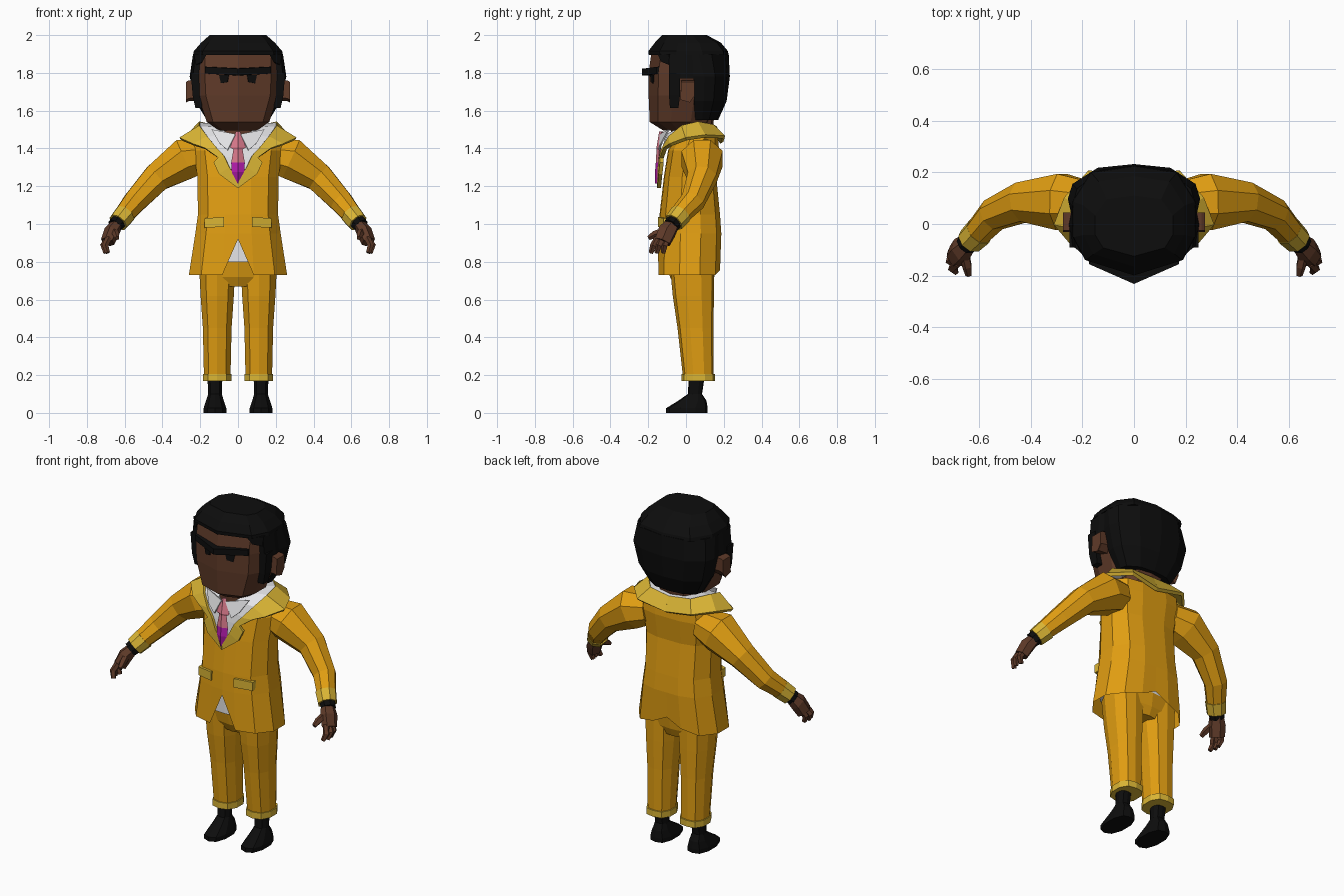
import bpy, bmesh, math
from mathutils import Vector


def material(name, rgb):
    m = bpy.data.materials.new(name)
    m.diffuse_color = (*rgb, 1)
    return m


ORANGE = material("suit orange", (0.75, 0.34, 0.006))
GOLD = material("trim gold", (0.70, 0.46, 0.035))
SKIN = material("brown skin", (0.115, 0.043, 0.022))
BLACK = material("black", (0.004, 0.004, 0.004))
WHITE = material("shirt white", (0.80, 0.80, 0.82))
PINK = material("tie pink", (0.72, 0.20, 0.27))
MAGENTA = material("tie magenta", (0.46, 0.012, 0.42))


def make(name, verts, faces, mat, mirror=False, thick=0):
    me = bpy.data.meshes.new(name)
    me.from_pydata([tuple(v) for v in verts], [], faces)
    me.materials.append(mat)
    bm = bmesh.new()
    bm.from_mesh(me)
    bmesh.ops.recalc_face_normals(bm, faces=bm.faces)
    bm.to_mesh(me)
    bm.free()
    ob = bpy.data.objects.new(name, me)
    bpy.context.collection.objects.link(ob)
    if thick:
        s = ob.modifiers.new("Thickness", 'SOLIDIFY')
        s.thickness = thick
        s.offset = 0
    if mirror:
        ob.modifiers.new("Mirror", 'MIRROR')
    return ob


def loft(name, rings, mat, mirror=False, cap_start=True, cap_end=True):
    n = len(rings[0])
    verts = [p for r in rings for p in r]
    faces = [(k * n + i, k * n + (i + 1) % n, (k + 1) * n + (i + 1) % n, (k + 1) * n + i)
             for k in range(len(rings) - 1) for i in range(n)]
    if cap_start:
        faces.append(tuple(range(n)))
    if cap_end:
        faces.append(tuple(range((len(rings) - 1) * n, len(rings) * n)))
    return make(name, verts, faces, mat, mirror)


def ring(half, z, rx, yf, yb, cx=0):
    """Horizontal section: half outline from front centre to back centre, mirrored."""
    full = half + [(-x, y) for x, y in half[-2:0:-1]]
    return [(cx + x * rx, (yf + yb) / 2 + y * (yb - yf) / 2, z) for x, y in full]


def stack(name, half, levels, mat, cx=0, **kw):
    return loft(name, [ring(half, *lv, cx=cx) for lv in levels], mat, **kw)


def tube(name, path, mat, n=8, mirror=True, flat=1.0):
    """Path of (x, y, z, radius); flat scales the section across y."""
    pts = [Vector(p[:3]) for p in path]
    rings = []
    for i, p in enumerate(pts):
        t = (pts[min(i + 1, len(pts) - 1)] - pts[max(i - 1, 0)]).normalized()
        a = Vector((0, 1, 0))
        a = (a - t * a.dot(t)).normalized()
        b = t.cross(a)
        r = path[i][3]
        rings.append([p + a * r * flat * math.cos(q) + b * r * math.sin(q)
                      for q in (math.tau * (k + 0.5) / n for k in range(n))])
    return loft(name, rings, mat, mirror)


def strip(name, left, right, mat, thick):
    n = len(left)
    faces = [(i, i + 1, n + i + 1, n + i) for i in range(n - 1)]
    return make(name, left + right, faces, mat, True, thick)


OCT = [(0, -1), (0.65, -0.85), (1, -0.3), (1, 0.4), (0.65, 0.9), (0, 1)]
BODY = [(0, -1), (0.32, -0.97), (0.75, -0.8), (1, -0.3), (1, 0.35), (0.75, 0.85), (0.35, 1), (0, 1)]
HEAD = [(0, -1), (0.8, -0.72), (1, -0.3), (1, 0.35), (0.7, 0.88), (0, 1)]
BACK = [(0, -1), (0.95, -1), (1, -0.4), (0.93, 0.2), (0.55, 0.85), (0, 1)]

# Shoes with socks, trouser legs, turn-ups and seat
stack("shoes", OCT, [(0, 0.06, -0.105, 0.115), (0.025, 0.06, -0.105, 0.115), (0.065, 0.047, -0.04, 0.108),
                     (0.10, 0.036, 0.01, 0.085), (0.20, 0.04, 0.015, 0.10)], BLACK, cx=0.122, mirror=True)
stack("trouser_legs", OCT, [(0.18, 0.07, -0.015, 0.145), (0.45, 0.076, -0.045, 0.145),
                            (0.62, 0.088, -0.07, 0.148), (0.78, 0.096, -0.085, 0.15)],
      ORANGE, cx=0.11, mirror=True)
stack("trouser_cuffs", OCT, [(0.168, 0.076, -0.024, 0.153), (0.205, 0.076, -0.024, 0.153)],
      GOLD, cx=0.11, mirror=True)
stack("trouser_seat", OCT, [(0.67, 0.10, -0.06, 0.13), (0.72, 0.18, -0.085, 0.15),
                            (0.80, 0.20, -0.10, 0.16)], ORANGE)
stack("shirt_hem", BODY, [(0.80, 0.21, -0.125, 0.155), (0.94, 0.20, -0.125, 0.16)], WHITE)

# Jacket body, with a front opening and a back vent cut into the hem
hem = ring(BODY, 0.73, 0.26, -0.15, 0.18)
lift = {0: 0.92, 6: 0.755, 7: 0.80, 8: 0.755}
hem = [(x, y, lift.get(i, z)) for i, (x, y, z) in enumerate(hem)]
levels = [(0.95, 0.226, -0.146, 0.187), (1.05, 0.212, -0.14, 0.18), (1.25, 0.215, -0.117, 0.16),
          (1.39, 0.235, -0.095, 0.175), (1.455, 0.225, -0.055, 0.17), (1.475, 0.14, -0.02, 0.13)]
loft("jacket", [hem] + [ring(BODY, *lv) for lv in levels], ORANGE, cap_start=False)

# Pocket flaps
pocket = [(x, y, z) for y in (-0.153, -0.12) for x, z in
          ((0.075, 0.985), (0.178, 0.98), (0.178, 1.03), (0.075, 1.037))]
pocket = [(x, y + (0.035 if x > 0.1 else 0.005), z) for x, y, z in pocket]
loft("pocket_flaps", [pocket[:4], pocket[4:]], GOLD, mirror=True)

# Lapels that run into the collar behind the neck
inner = [(0, -0.143, 1.235), (0.045, -0.14, 1.30), (0.07, -0.133, 1.355), (0.085, -0.128, 1.375),
         (0.11, -0.12, 1.40), (0.16, -0.085, 1.46), (0.20, -0.02, 1.515), (0.20, 0.06, 1.535),
         (0.13, 0.14, 1.52), (0, 0.155, 1.51)]
outer = [(0, -0.143, 1.19), (0.10, -0.135, 1.265), (0.128, -0.128, 1.325), (0.103, -0.128, 1.35),
         (0.175, -0.11, 1.40), (0.235, -0.08, 1.42), (0.305, 0, 1.45), (0.265, 0.10, 1.465),
         (0.175, 0.20, 1.46), (0, 0.19, 1.43)]
strip("lapels", inner, outer, GOLD, 0.02)

# Shirt front and neckband
neck_line = [(0, -0.13, 1.24), (0, -0.13, 1.30), (0, -0.125, 1.355), (0, -0.122, 1.38),
             (0, -0.118, 1.42), (0.05, -0.10, 1.475), (0.10, -0.03, 1.51), (0.12, 0.05, 1.525),
             (0.08, 0.11, 1.52), (0, 0.125, 1.52)]
strip("shirt", [(x, y + 0.008, z) for x, y, z in inner], neck_line, WHITE, 0.006)
make("shirt_collar_points", [(0.012, -0.135, 1.475), (0.055, -0.142, 1.39), (0.10, -0.128, 1.43),
                             (0.14, -0.09, 1.50)], [(0, 1, 2, 3)], WHITE, True, 0.008)


# Tie knot, upper blade and lower tip
def tie_part(name, profile, mat):
    rings = [[(-w, y, z), (0, y - 0.014, z), (w, y, z), (0, y + 0.01, z)] for w, y, z in profile]
    loft(name, rings, mat)


tie_part("tie_upper", [(0.012, -0.128, 1.49), (0.042, -0.142, 1.405), (0.024, -0.142, 1.395),
                       (0.036, -0.146, 1.325)], PINK)
tie_part("tie_tip", [(0.036, -0.146, 1.325), (0.034, -0.15, 1.275), (0.003, -0.151, 1.215)], MAGENTA)

# Sleeves, cuffs and wrists
tube("sleeves", [(0.17, 0.08, 1.365, 0.09), (0.28, 0.085, 1.345, 0.118), (0.43, 0.085, 1.245, 0.082),
                 (0.545, 0.035, 1.12, 0.066), (0.62, -0.05, 1.03, 0.052)], ORANGE)
tube("sleeve_cuffs", [(0.598, -0.028, 1.052, 0.059), (0.635, -0.065, 1.008, 0.054)], GOLD)
tube("shirt_cuffs", [(0.62, -0.05, 1.025, 0.046), (0.652, -0.08, 0.99, 0.042)], BLACK)

# Hands: palm, three fingers and a thumb
tube("palms", [(0.64, -0.07, 1.00, 0.032), (0.668, -0.10, 0.96, 0.042), (0.69, -0.125, 0.905, 0.038)],
     SKIN, 6, flat=1.25)
for i, (y0, y1, x1) in enumerate([(-0.15, -0.185, 0.695), (-0.123, -0.155, 0.705), (-0.097, -0.12, 0.70)]):
    tube("finger_%d" % (i + 1), [(0.685, y0, 0.925, 0.019), (x1 + 0.008, (y0 + y1) / 2 - 0.005, 0.885, 0.018),
                                 (x1 - 0.005, y1, 0.847, 0.013)], SKIN, 5)
tube("thumbs", [(0.655, -0.115, 0.965, 0.02), (0.645, -0.165, 0.945, 0.02), (0.64, -0.198, 0.925, 0.013)],
     SKIN, 5)

# Neck, face and ears
stack("neck", OCT, [(1.42, 0.12, -0.08, 0.13), (1.57, 0.12, -0.08, 0.15)], SKIN)
stack("face", HEAD, [(1.495, 0.10, -0.12, 0.10), (1.54, 0.165, -0.192, 0.13), (1.68, 0.213, -0.198, 0.16),
                     (1.80, 0.22, -0.198, 0.18), (1.93, 0.215, -0.18, 0.18)], SKIN)
ear = [(-0.03, 1.67), (0.02, 1.655), (0.045, 1.69), (0.045, 1.765), (-0.025, 1.765)]
loft("ears", [[(x, y, z - d) for y, z in ear] for x, d in ((0.20, 0), (0.262, 0.005), (0.274, 0.012))],
     SKIN, mirror=True)

# Hair: crown with fringe, temples, back of the head and sideburns
stack("hair_crown", HEAD, [(1.895, 0.238, -0.197, 0.226), (1.915, 0.234, -0.199, 0.222),
                           (1.96, 0.195, -0.165, 0.185), (2.0, 0.15, -0.125, 0.11)], BLACK)
stack("hair_temples", BACK, [(1.77, 0.252, -0.09, 0.20), (1.90, 0.238, -0.09, 0.20)], BLACK)
stack("hair_back", BACK, [(1.55, 0.165, 0.05, 0.17), (1.65, 0.225, 0.042, 0.215), (1.78, 0.256, 0.04, 0.232),
                          (1.90, 0.238, 0.0, 0.226)], BLACK)
loft("sideburns", [[(0.19, y0, z), (x, y0, z), (x, y1, z), (0.19, y1, z)] for z, x, y0, y1 in
                   ((1.615, 0.226, -0.085, -0.04), (1.68, 0.24, -0.09, -0.032), (1.80, 0.25, -0.09, -0.03))],
     BLACK, mirror=True)
loft("hairline_corners", [[(0.165, -0.15, 1.90), (0.23, -0.09, 1.90), (0.19, -0.05, 1.90)],
                          [(0.187, -0.133, 1.86), (0.228, -0.085, 1.84), (0.20, -0.05, 1.84)]],
     BLACK, mirror=True)

# Heavy brow and eyes
loft("brow", [[(0, -0.18, 1.785), (0, -0.232, 1.787), (0, -0.232, 1.822), (0, -0.18, 1.825)],
              [(0.175, -0.11, 1.795), (0.175, -0.155, 1.797), (0.175, -0.155, 1.832), (0.175, -0.11, 1.835)]],
     BLACK, mirror=True)
eye = [(0.048, 1.79), (0.055, 1.752), (0.09, 1.745), (0.10, 1.79)]
make("eyes", [(x, -0.203 + 0.33 * x, z) for x, z in eye], [(0, 1, 2, 3)], BLACK, True, 0.006)
